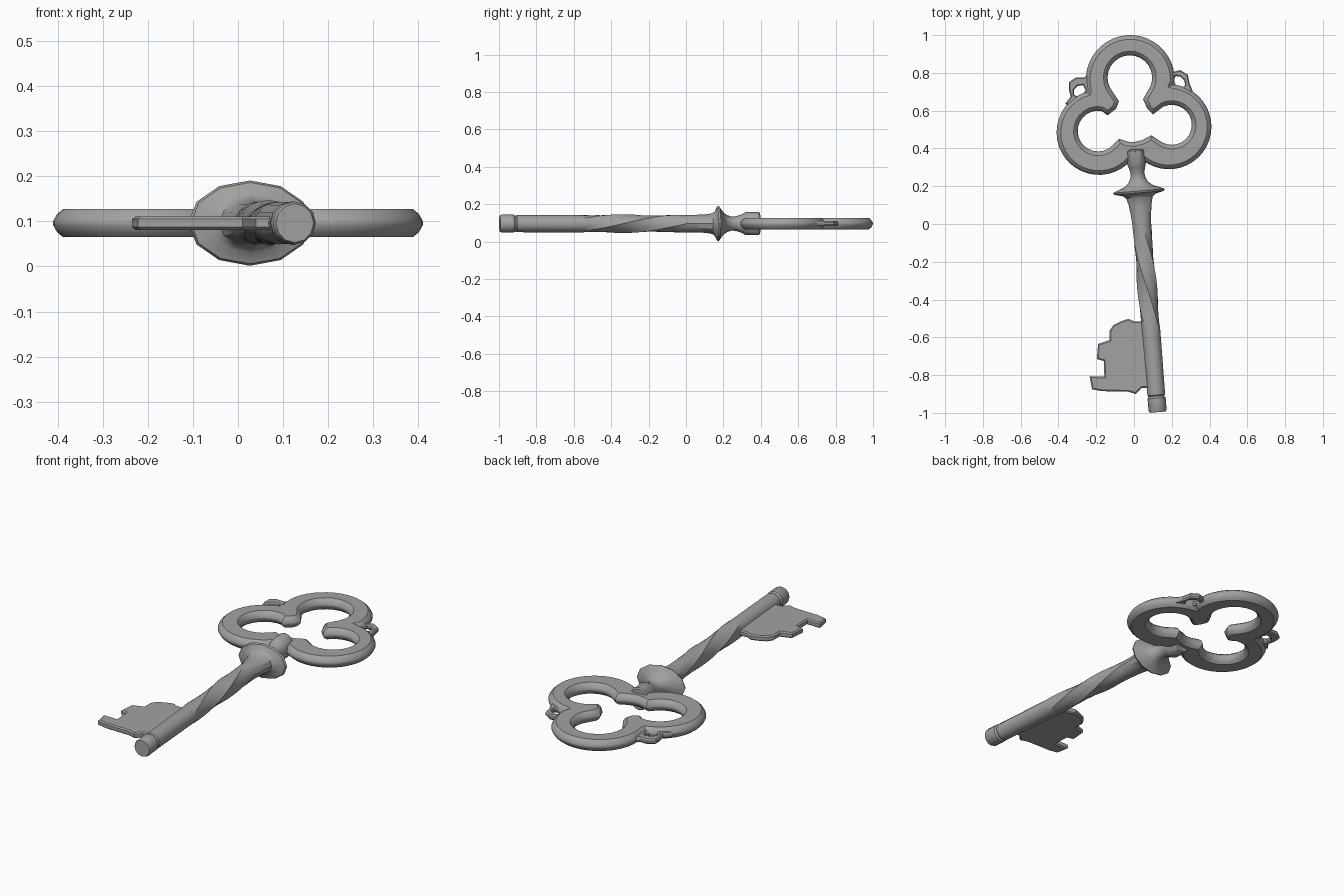
import bpy, bmesh, math

if "Cube" in bpy.data.objects:
    bpy.data.objects.remove(bpy.data.objects["Cube"])

MID = 0.096  # height of the key's middle plane

metal = bpy.data.materials.new("grey_metal")
metal.diffuse_color = (0.36, 0.36, 0.36, 1)
metal.use_nodes = True
metal.node_tree.nodes["Principled BSDF"].inputs["Base Color"].default_value = metal.diffuse_color


def finish(name, bm, angle):
    bmesh.ops.recalc_face_normals(bm, faces=bm.faces)
    me = bpy.data.meshes.new(name)
    bm.to_mesh(me)
    bm.free()
    me.materials.append(metal)
    ob = bpy.data.objects.new(name, me)
    bpy.context.collection.objects.link(ob)
    bpy.ops.object.select_all(action='DESELECT')
    ob.select_set(True)
    bpy.context.view_layer.objects.active = ob
    bpy.ops.object.shade_smooth_by_angle(angle=math.radians(angle))
    return ob


def arc(cx, cy, r, a0, a1, n):
    return [(cx + r * math.cos(math.radians(a0 + (a1 - a0) * i / n)),
             cy + r * math.sin(math.radians(a0 + (a1 - a0) * i / n))) for i in range(n + 1)]


def inset(loop, d):
    """Move a closed outline towards its left-hand side by d, with mitred corners."""
    out, n = [], len(loop)
    for i, (x, y) in enumerate(loop):
        (ax, ay), (bx, by) = loop[i - 1], loop[(i + 1) % n]
        l1, l2 = math.hypot(x - ax, y - ay), math.hypot(bx - x, by - y)
        nx = -(y - ay) / l1 - (by - y) / l2
        ny = (x - ax) / l1 + (bx - x) / l2
        k = 2 / max(nx * nx + ny * ny, 1.5)
        out.append((x + nx * k * d, y + ny * k * d))
    return out


def plate(name, outer, holes, layers, angle=35):
    """Plate from an outline with holes; layers are (edge inset, height)."""
    bm = bmesh.new()
    caps = [[], []]
    for k, loop in enumerate([outer] + holes):
        area = sum(loop[i - 1][0] * p[1] - p[0] * loop[i - 1][1] for i, p in enumerate(loop))
        if (area > 0) != (k == 0):
            loop = loop[::-1]
        rings = [[bm.verts.new((x, y, MID + z)) for x, y in inset(loop, d)] for d, z in layers]
        n = len(loop)
        for a, b in zip(rings, rings[1:]):
            for i in range(n):
                j = (i + 1) % n
                bm.faces.new((a[i], a[j], b[j], b[i]))
        for cap, ring in zip(caps, (rings[0], rings[-1])):
            cap += [bm.edges.get((ring[i], ring[(i + 1) % n])) for i in range(n)]
    for cap in caps:
        bmesh.ops.triangle_fill(bm, use_beauty=True, use_dissolve=False, edges=cap, normal=(0, 0, 1))
    return finish(name, bm, angle)


# Bow: three round lobes around a trefoil opening
bow_outer = (arc(-0.02, 0.765, 0.235, -4, 193, 22)
             + arc(-0.185, 0.485, 0.225, 107, 329, 24)
             + arc(0.185, 0.515, 0.225, 221, 444, 24))
bow_hole = (arc(-0.022, 0.775, 0.118, -38, 222, 18)
            + [(-0.08, 0.65), (-0.095, 0.61), (-0.14, 0.575)]
            + arc(-0.19, 0.492, 0.108, 80, 315, 16)
            + [(-0.08, 0.452), (-0.035, 0.436), (0.0, 0.433), (0.045, 0.445), (0.092, 0.47)]
            + arc(0.2, 0.525, 0.106, -120, 115, 16)
            + [(0.1, 0.58), (0.068, 0.615), (0.048, 0.66)])
plate("bow", bow_outer, [bow_hole],
      [(0.022, -0.031), (0.009, -0.02), (0, -0.004), (0, 0.004), (0.009, 0.02), (0.022, 0.031)])

# Small pierced lugs in the side notches of the bow
lug_layers = [(0.006, -0.014), (0, -0.006), (0, 0.006), (0.006, 0.014)]
plate("left_lug",
      [(-0.23, 0.80), (-0.265, 0.775), (-0.31, 0.775), (-0.345, 0.75), (-0.345, 0.71),
       (-0.335, 0.675), (-0.365, 0.635), (-0.29, 0.62), (-0.22, 0.70)],
      [[(-0.27, 0.735), (-0.3, 0.73), (-0.317, 0.71), (-0.317, 0.685), (-0.3, 0.675),
        (-0.27, 0.685), (-0.257, 0.71)]], lug_layers)
plate("right_lug",
      [(0.18, 0.83), (0.205, 0.805), (0.245, 0.815), (0.285, 0.79), (0.294, 0.745),
       (0.312, 0.70), (0.345, 0.665), (0.27, 0.64), (0.18, 0.74)],
      [[(0.22, 0.783), (0.245, 0.78), (0.267, 0.76), (0.27, 0.735), (0.255, 0.72),
        (0.225, 0.732), (0.21, 0.76)]], lug_layers)

# Bit: notched blade beside the shaft
plate("bit",
      [(0.10, -0.515), (0.04, -0.515), (0.0, -0.515), (-0.03, -0.502), (-0.07, -0.515),
       (-0.11, -0.535), (-0.13, -0.565), (-0.13, -0.615), (-0.19, -0.635), (-0.197, -0.715),
       (-0.16, -0.725), (-0.157, -0.808), (-0.235, -0.806), (-0.222, -0.875),
       (-0.17, -0.885), (-0.03, -0.888), (0.01, -0.9), (0.04, -0.868), (0.12, -0.868)],
      [], [(0.007, -0.015), (0, -0.009), (0, 0.009), (0.007, 0.015)], 30)

# Shaft: (y, half width, half height) from the socket through the collar to the tip
SIDES = 12
TILT = math.atan2(0.117, 1.377)
sections = [(0.395, 0.044, 0.056), (0.388, 0.05, 0.062), (0.32, 0.05, 0.062),
            (0.30, 0.044, 0.05), (0.27, 0.036, 0.04), (0.245, 0.04, 0.037),
            (0.22, 0.052, 0.045), (0.20, 0.075, 0.06), (0.185, 0.115, 0.08),
            (0.175, 0.137, 0.0945), (0.165, 0.132, 0.09), (0.155, 0.09, 0.066),
            (0.14, 0.07, 0.055), (0.10, 0.06, 0.049), (0.05, 0.054, 0.047)]
sections += [(-0.03 * i, 0.05, 0.047) for i in range(20)]
sections += [(-0.905, 0.047, 0.046), (-0.912, 0.041, 0.041), (-0.922, 0.048, 0.048),
             (-0.985, 0.048, 0.048), (-0.996, 0.042, 0.043)]

bm = bmesh.new()
rings = []
for y, rx, rz in sections:
    t = min(max(-y / 0.57, 0), 1)           # progress through the twisted length
    twist = -math.radians(150) * t
    ridge = 0.10 * math.sin(math.pi * t)    # spiral ridges fade at both ends
    cx = 0.008 + (0.39 - y) * math.tan(TILT)
    ring = []
    for i in range(SIDES):
        a = 2 * math.pi * i / SIDES
        r = 1 + ridge * (math.cos(4 * a) - 0.3)
        u, w = r * rx * math.cos(a + twist), r * rz * math.sin(a + twist)
        ring.append(bm.verts.new((cx + u * math.cos(TILT), y + u * math.sin(TILT), MID + w)))
    rings.append(ring)
for a, b in zip(rings, rings[1:]):
    for i in range(SIDES):
        j = (i + 1) % SIDES
        bm.faces.new((a[i], a[j], b[j], b[i]))
bm.faces.new(rings[0])
bm.faces.new(rings[-1])
finish("shaft_with_collar", bm, 32)
